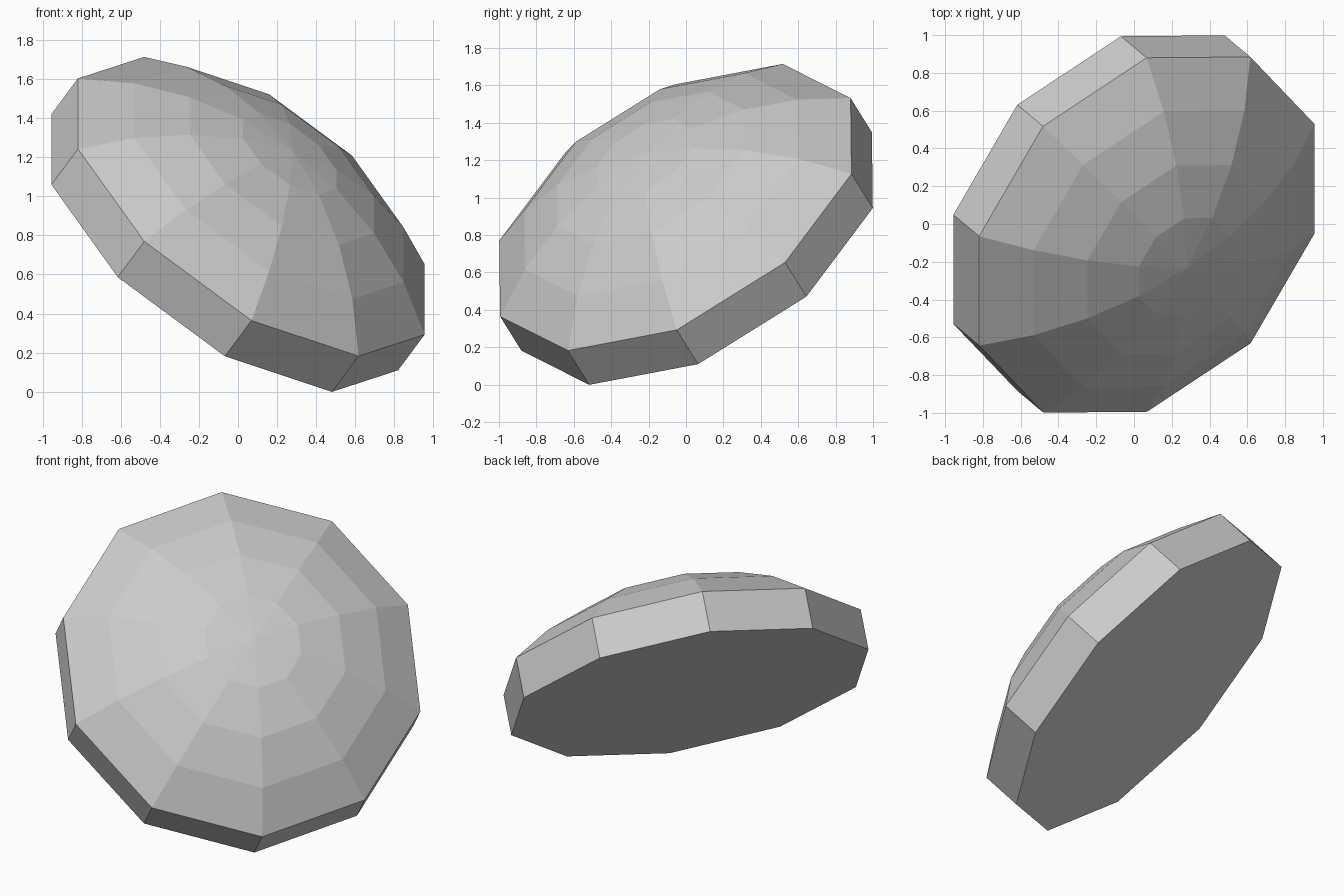
import bpy, bmesh
from math import sin, cos, tau, radians
from mathutils import Matrix, Vector

cube = bpy.data.objects.get("Cube")
if cube:
    bpy.data.objects.remove(cube, do_unlink=True)

SIDES = 10
RADIUS = 1.104
DEPTH = 0.255            # height of the straight rim
CAP = radians(39.5)      # half-angle of the spherical cap
CAP_RINGS = 4

# Plain grey
grey = bpy.data.materials.new("grey")
grey.use_nodes = True
colour = (0.6, 0.6, 0.6, 1)
grey.diffuse_color = colour
grey.node_tree.nodes["Principled BSDF"].inputs["Base Color"].default_value = colour

# Half profile: rim bottom, rim top, then up the arc to the pole
ball = RADIUS / sin(CAP)
profile = [(RADIUS, -DEPTH)]
for k in range(CAP_RINGS, 0, -1):
    t = CAP * k / CAP_RINGS
    profile.append((ball * sin(t), ball * (cos(t) - cos(CAP))))
pole_height = ball * (1 - cos(CAP))

# Sweep the profile into rings, then skin rim, cap and flat base
bm = bmesh.new()
rings = [[bm.verts.new((r * cos(tau * i / SIDES), r * sin(tau * i / SIDES), h))
          for i in range(SIDES)] for r, h in profile]
pole = bm.verts.new((0, 0, pole_height))
for low, high in zip(rings, rings[1:]):
    for i in range(SIDES):
        j = (i + 1) % SIDES
        bm.faces.new((low[i], low[j], high[j], high[i]))
for i in range(SIDES):
    bm.faces.new((rings[-1][i], rings[-1][(i + 1) % SIDES], pole))
bm.faces.new(rings[0][::-1])
bmesh.ops.recalc_face_normals(bm, faces=bm.faces)

# Tilt the disc: its axis leans to the front left, one corner sets the spin
axis = Vector((0.534, -0.447, 0.718)).normalized()
corner = Vector((0.8875, 0.0075, -0.655))
corner = (corner - axis * corner.dot(axis)).normalized()
side = axis.cross(corner)
tilt = Matrix((corner, side, axis)).transposed().to_4x4()
bm.transform(Matrix.Translation((0.068, -0.057, 0.948)) @ tilt)

mesh = bpy.data.meshes.new("domed_disc")
bm.to_mesh(mesh)
bm.free()
mesh.materials.append(grey)
disc = bpy.data.objects.new("domed_disc", mesh)
bpy.context.collection.objects.link(disc)
